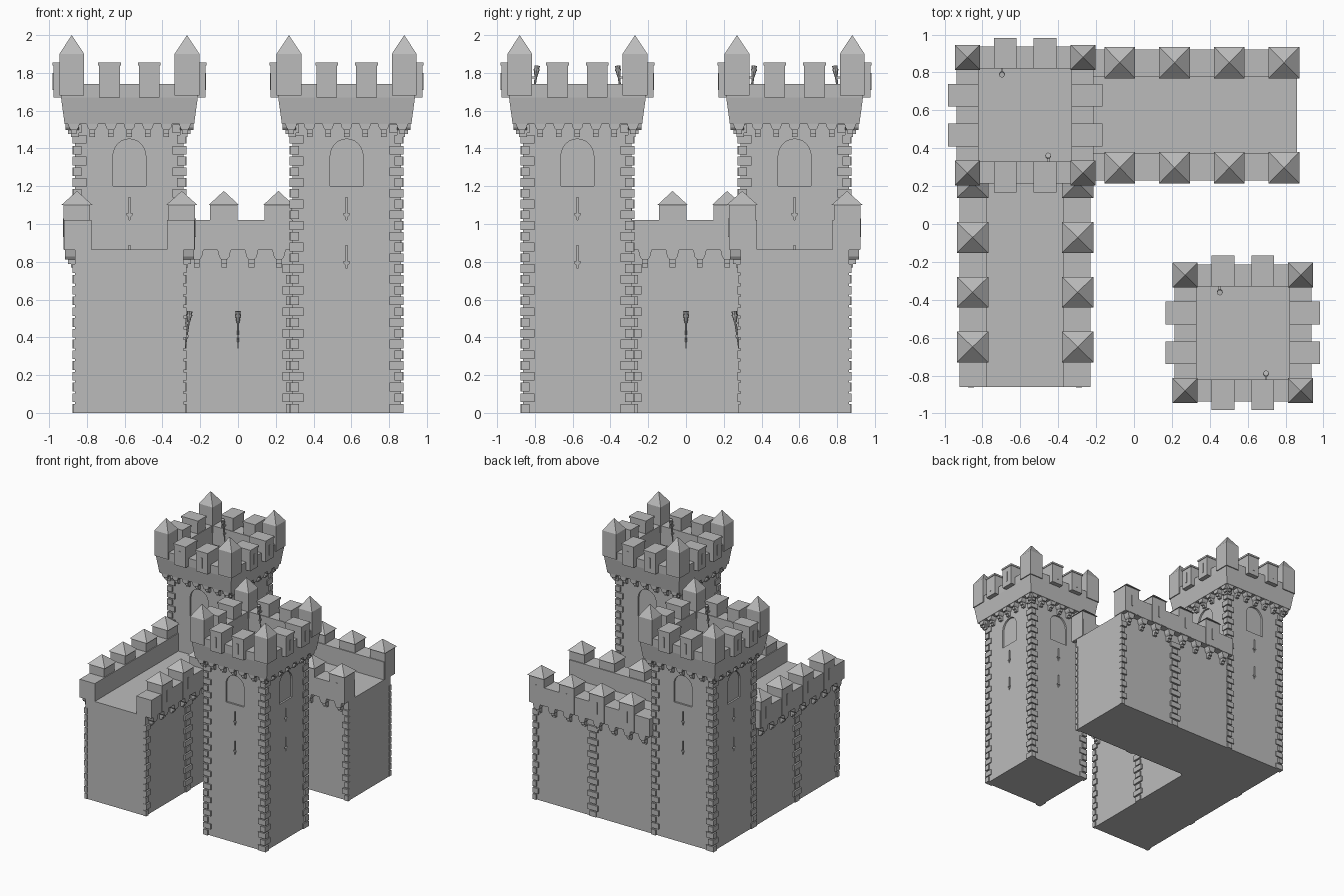
import bpy, bmesh, math
from mathutils import Matrix, Vector

old = bpy.data.objects.get("Cube")
if old:
    bpy.data.objects.remove(old, do_unlink=True)

stone = bpy.data.materials.new("grey_stone")
stone.use_nodes = True
GREY = (0.5, 0.5, 0.5, 1)
stone.diffuse_color = GREY
stone.node_tree.nodes["Principled BSDF"].inputs["Base Color"].default_value = GREY


def finish(bm, name):
    bmesh.ops.recalc_face_normals(bm, faces=bm.faces)
    mesh = bpy.data.meshes.new(name)
    bm.to_mesh(mesh)
    bm.free()
    mesh.materials.append(stone)
    obj = bpy.data.objects.new(name, mesh)
    bpy.context.scene.collection.objects.link(obj)
    return obj


def frame(x, y, quarter=0):
    """Local frame: x runs along a wall, -y points out of it."""
    return Matrix.Translation((x, y, 0)) @ Matrix.Rotation(quarter * math.pi / 2, 4, 'Z')


def box(bm, m, lo, hi):
    lo, hi = Vector(lo), Vector(hi)
    scale = Matrix.Diagonal((*(hi - lo), 1))
    bmesh.ops.create_cube(bm, size=1, matrix=m @ Matrix.Translation((lo + hi) / 2) @ scale)


def prism(bm, m, outline, near, far):
    """Outline in (along, z), extruded outward from near to far."""
    a = [bm.verts.new(m @ Vector((u, -near, z))) for u, z in outline]
    b = [bm.verts.new(m @ Vector((u, -far, z))) for u, z in outline]
    bm.faces.new(a)
    bm.faces.new(b[::-1])
    for i in range(len(a)):
        j = (i + 1) % len(a)
        bm.faces.new((a[i], a[j], b[j], b[i]))


def rings(bm, m, profile):
    """Stack of rectangles given as (half x, half y, z); zero width makes a point."""
    prev = None
    for hx, hy, z in profile:
        if hx == 0:
            cur = [bm.verts.new(m @ Vector((0, 0, z)))]
        else:
            cur = [bm.verts.new(m @ Vector((sx * hx, sy * hy, z)))
                   for sx, sy in ((-1, -1), (1, -1), (1, 1), (-1, 1))]
        if prev is None:
            bm.faces.new(cur[::-1])
        else:
            for i in range(4):
                j = (i + 1) % 4
                top = (cur[j], cur[i]) if len(cur) > 1 else (cur[0],)
                bm.faces.new((prev[i], prev[j], *top))
        prev = cur
    if len(prev) > 1:
        bm.faces.new(prev)


def mirror_outline(right):
    return right + [(-u, z) for u, z in reversed(right)]


def corbel(bm, m, top, wide, drop, wall, out):
    """Splayed bracket head with a stepped foot below it."""
    head = mirror_outline([(wide * .45, top - drop * .55), (wide * .75, top - drop * .4), (wide, top)])
    prism(bm, m, head, wall - .02, wall + out)
    w = wide * .42
    box(bm, m, (-w, -wall - out * .7, top - drop * .8), (w, -wall + .02, top - drop * .5))
    box(bm, m, (-w, -wall - out * .4, top - drop), (w, -wall + .02, top - drop * .8))


BODY = .2875
PITCH = .057


def arch_outline():
    pts = [(.087, 1.2)]
    pts += [(.087 * math.cos(a), 1.36 + .09 * math.sin(a))
            for a in (math.pi * i / 12 for i in range(13))]
    return pts + [(-.087, 1.2)]


def loop_outline(z):
    return mirror_outline([(.003, z), (.006, z + .02), (.016, z + .028), (.016, z + .036),
                           (.005, z + .036), (.005, z + .12)])


def tower(name, cx, cy):
    base = frame(cx, cy)
    sides = [frame(cx, cy, k) for k in range(4)]

    # shaft with recessed arched windows and arrow loops
    bm = bmesh.new()
    box(bm, base, (-BODY, -BODY, 0), (BODY, BODY, 1.56))
    shaft = finish(bm, name + "_shaft")
    bm = bmesh.new()
    for m in sides:
        for shape in (arch_outline(), loop_outline(1.02), loop_outline(.765)):
            prism(bm, m, shape, BODY - .015, BODY + .02)
    cutter = finish(bm, name + "_cutter")
    cutter.hide_render = True
    mod = shaft.modifiers.new("recesses", 'BOOLEAN')
    mod.operation, mod.object, mod.solver = 'DIFFERENCE', cutter, 'EXACT'
    bpy.context.view_layer.objects.active = shaft
    bpy.ops.object.modifier_apply(modifier=mod.name)
    bpy.data.objects.remove(cutter, do_unlink=True)

    # alternating corner stones
    bm = bmesh.new()
    for m in sides:
        for i in range(27):
            z = i * PITCH
            lx, ly, o = (.06, .035, .014) if i % 2 else (.035, .06, .01)
            box(bm, m, (-BODY - o, -BODY - .024 + o, z), (-BODY + lx, -BODY + ly, z + .046))
    finish(bm, name + "_corner_stones")

    # corbels under the crown
    bm = bmesh.new()
    for m in sides:
        for i in range(-3, 4):
            corbel(bm, m @ Matrix.Translation((i * .098, 0, 0)), 1.545, .034, .085, BODY, .052)
    finish(bm, name + "_corbels")

    # flared hollow crown
    bm = bmesh.new()
    rings(bm, base, [(h, h, z) for h, z in
                     ((.343, 1.53), (.362, 1.67), (.362, 1.74), (.245, 1.74), (.245, 1.58))])
    finish(bm, name + "_crown")

    # capped merlons with slits, two on each side
    bm = bmesh.new()
    for m in sides:
        for u in (-.105, .105):
            box(bm, m, (u - .055, -.402, 1.67), (u + .055, -.25, 1.842))
            box(bm, m, (u - .06, -.408, 1.84), (u + .06, -.245, 1.855))
            box(bm, m, (u - .007, -.406, 1.71), (u + .007, -.39, 1.8))
    finish(bm, name + "_merlons")

    # corner turrets with pyramid roofs
    bm = bmesh.new()
    for sx in (-1, 1):
        for sy in (-1, 1):
            rings(bm, frame(cx + sx * .305, cy + sy * .305),
                  [(.066, .066, 1.68), (.066, .066, 1.9), (0, 0, 2)])
    finish(bm, name + "_turrets")

    # torches inside the crown
    for k in (0, 2):
        torch(name + "_torch", sides[k] @ Matrix.Translation((-.122, .245, 1.3)))


def torch(name, m):
    bm = bmesh.new()
    tilt = m @ Matrix.Translation((0, -.008, .34)) @ Matrix.Rotation(math.radians(7), 4, 'X')
    for r1, r2, z1, z2 in ((.003, .007, 0, .15), (.008, .014, .14, .175),
                           (.016, .016, .172, .182), (.012, .015, .182, .2)):
        bmesh.ops.create_cone(bm, cap_ends=True, segments=8, radius1=r1, radius2=r2, depth=z2 - z1,
                              matrix=tilt @ Matrix.Translation((0, 0, (z1 + z2) / 2)))
    for z in (.4, .47):
        box(bm, m, (-.006, -.025, z), (.006, .004, z + .012))
    finish(bm, name)


def wing(name, m, first_merlon):
    end, deck = 1.435, .865
    flips = [Matrix.Rotation(a, 4, 'Z') for a in (0, math.pi)]

    bm = bmesh.new()
    box(bm, m, (.28, -BODY, 0), (end, BODY, deck))
    finish(bm, name + "_wall")

    # overhanging parapets
    bm = bmesh.new()
    for s in (-1, 1):
        box(bm, m, (.28, min(s * .2, s * .345), deck - .003), (end, max(s * .2, s * .345), 1.02))
    finish(bm, name + "_parapets")

    # roofed merlons with slits
    bm = bmesh.new()
    for i in range(4):
        for s in (-1, 1):
            spot = m @ Matrix.Translation((first_merlon + i * .289, s * .2775, 0))
            rings(bm, spot, [(.073, .07, deck), (.073, .07, 1.1),
                             (.081, .083, 1.1), (0, 0, 1.175)])
            y = s * .07
            box(bm, spot, (-.007, y - .004, .93), (.007, y + .004, 1.03))
    finish(bm, name + "_merlons")

    # corbels below the parapets
    bm = bmesh.new()
    for i in range(8):
        for f in flips:
            corbel(bm, m @ Matrix.Translation((.357 + i * .145, 0, 0)) @ f,
                   deck, .036, .095, BODY, .054)
    finish(bm, name + "_corbels")

    # stone strips at the middle joint and the far end
    bm = bmesh.new()
    for i in range(14):
        w, o = (.05, .014) if i % 2 else (.03, .01)
        z = i * PITCH
        for s in (-1, 1):
            ys = sorted((s * (BODY - .018), s * (BODY + o)))
            for x1, x2 in ((.86 - w, .86 + w), (end - w, end + .004)):
                box(bm, m, (x1, ys[0], z), (x2, ys[1], z + .046))
    finish(bm, name + "_edge_stones")


C = .575
tower("front_tower", C, -C)
tower("back_tower", -C, C)
wing("back_wing", frame(-C, C), .5)
wing("side_wing", frame(-C, C, -1), .357)
torch("back_wing_torch", frame(0, C - BODY))
torch("side_wing_torch", frame(-C + BODY, 0, 1))
